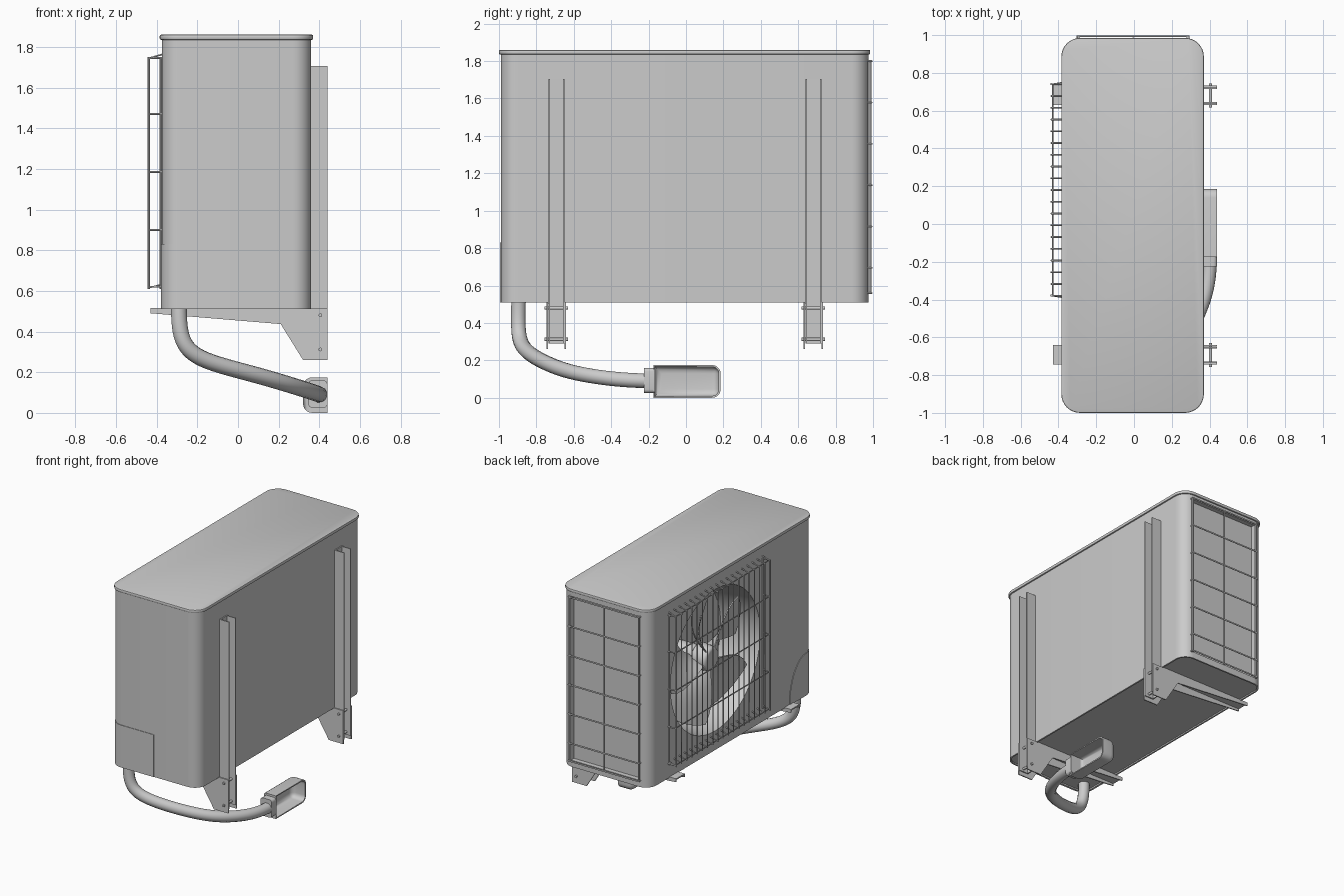
import bpy, bmesh, math
from math import sin, cos, pi, radians
from mathutils import Vector

if "Cube" in bpy.data.objects:
    bpy.data.objects.remove(bpy.data.objects["Cube"])


def activate(ob):
    bpy.ops.object.select_all(action='DESELECT')
    ob.select_set(True)
    bpy.context.view_layer.objects.active = ob


def smooth(ob, angle=35):
    activate(ob)
    bpy.ops.object.shade_smooth_by_angle(angle=radians(angle))


def finish(name, bm):
    bmesh.ops.recalc_face_normals(bm, faces=bm.faces)
    me = bpy.data.meshes.new(name)
    bm.to_mesh(me)
    bm.free()
    ob = bpy.data.objects.new(name, me)
    bpy.context.collection.objects.link(ob)
    return ob


def extrude(name, pts, lo, hi, axis='z'):
    """Prism from a 2D outline: (x,y) along z, (x,z) along y."""
    put = {'z': lambda p, d: (p[0], p[1], d), 'y': lambda p, d: (p[0], d, p[1])}[axis]
    bm = bmesh.new()
    a = [bm.verts.new(put(p, lo)) for p in pts]
    b = [bm.verts.new(put(p, hi)) for p in pts]
    bm.faces.new(a)
    bm.faces.new(b)
    for i in range(len(pts)):
        j = (i + 1) % len(pts)
        bm.faces.new((a[i], a[j], b[j], b[i]))
    return finish(name, bm)


def box(name, x, y, z):
    return extrude(name, [(x[0], y[0]), (x[1], y[0]), (x[1], y[1]), (x[0], y[1])], z[0], z[1])


def rounded(x0, x1, y0, y1, r, n=8):
    corners = [(x1 - r, y1 - r, 0), (x0 + r, y1 - r, 1), (x0 + r, y0 + r, 2), (x1 - r, y0 + r, 3)]
    return [(cx + r * cos((q + i / n) * pi / 2), cy + r * sin((q + i / n) * pi / 2))
            for cx, cy, q in corners for i in range(n + 1)]


def cylinder(name, r1, r2, depth, loc, rot, n=32):
    bpy.ops.mesh.primitive_cone_add(vertices=n, radius1=r1, radius2=r2, depth=depth,
                                    location=loc, rotation=rot)
    ob = bpy.context.object
    ob.name = name
    return ob


def wires(name, paths, r, kind='POLY', res=1):
    cu = bpy.data.curves.new(name, 'CURVE')
    cu.dimensions, cu.bevel_depth, cu.bevel_resolution, cu.use_fill_caps = '3D', r, res, True
    for path in paths:
        s = cu.splines.new(kind)
        s.points.add(len(path) - 1)
        for p, co in zip(s.points, path):
            p.co = (*co, 1)
        if kind == 'NURBS':
            s.order_u, s.use_endpoint_u, s.resolution_u = 4, True, 8
    ob = bpy.data.objects.new(name, cu)
    bpy.context.collection.objects.link(ob)
    activate(ob)
    bpy.ops.object.convert(target='MESH')
    ob = bpy.context.object
    smooth(ob, 50)
    return ob


def apply_mod(ob, kind, **kw):
    m = ob.modifiers.new(kind, kind)
    for k, v in kw.items():
        setattr(m, k, v)
    activate(ob)
    bpy.ops.object.modifier_apply(modifier=m.name)


def cut(ob, cutter):
    apply_mod(ob, 'BOOLEAN', operation='DIFFERENCE', object=cutter, solver='EXACT')
    bpy.data.objects.remove(cutter)


X0, X1, Y0, Y1, Z0, R = -0.375, 0.36, -0.99, 0.975, 0.51, 0.09
FY, FZ = 0.185, 1.19  # fan centre

# Casing with fan well, coil recess and shallow underside
casing = extrude("casing", rounded(X0, X1, Y0, Y1, R), Z0, 1.84)
cut(casing, cylinder("well_cutter", 0.54, 0.50, 0.34, (-0.24, FY, FZ), (0, pi / 2, 0), 64))
cut(casing, box("coil_cutter", (-0.29, 0.28), (0.94, 1.1), (0.56, 1.80)))
cut(casing, extrude("base_cutter", rounded(X0 + .012, X1 - .012, Y0 + .012, Y1 - .012, R - .012), 0.4, 0.52))
smooth(casing)

# Lid
lid = extrude("lid", rounded(-0.385, 0.37, -1.0, 0.985, 0.1), 1.835, 1.86)
apply_mod(lid, 'BEVEL', width=0.007, segments=2, limit_method='ANGLE', angle_limit=radians(50))
smooth(lid)

# Service cover wrapped round the corner, with a curved end
path = [(-0.01, Y0 - .001, 0.83)]
path += [(X0 + R - (R + .001) * sin(t * pi / 16), Y0 + R - (R + .001) * cos(t * pi / 16), 0.83) for t in range(9)]
path += [(X0 - .001, Y0 + R + 0.2 * sin(t * pi / 24), Z0 + 0.32 * cos(t * pi / 24)) for t in range(1, 12)]
bm = bmesh.new()
low = [bm.verts.new((x, y, Z0)) for x, y, z in path]
top = [bm.verts.new(p) for p in path]
for i in range(len(path) - 1):
    bm.faces.new((low[i], low[i + 1], top[i + 1], top[i]))
cover = finish("service_cover", bm)
apply_mod(cover, 'SOLIDIFY', thickness=0.006, offset=0)
smooth(cover)

# Fan: hub, motor and twisted blades
hub = cylinder("fan_hub", 0.10, 0.085, 0.12, (-0.29, FY, FZ), (0, -pi / 2, 0))
apply_mod(hub, 'BEVEL', width=0.02, segments=3, limit_method='ANGLE', angle_limit=radians(50))
smooth(hub)
smooth(cylinder("fan_motor", 0.07, 0.07, 0.17, (-0.155, FY, FZ), (0, pi / 2, 0)))
bm = bmesh.new()
NR, NA = 6, 8
for b in range(5):
    grid = []
    for i in range(NR + 1):
        f = i / NR
        r = 0.08 + 0.40 * f
        half = 0.34 + 0.16 * sin(f * pi * 0.8)
        row = []
        for j in range(NA + 1):
            u = 2 * j / NA - 1
            a = b * 2 * pi / 5 + 0.25 * f + u * half
            row.append(bm.verts.new((-0.27 + 0.065 * u, FY + r * cos(a), FZ + r * sin(a))))
        grid.append(row)
    for i in range(NR):
        for j in range(NA):
            bm.faces.new((grid[i][j], grid[i + 1][j], grid[i + 1][j + 1], grid[i][j + 1]))
blades = finish("fan_blades", bm)
apply_mod(blades, 'SOLIDIFY', thickness=0.008, offset=0)
smooth(blades)

# Fan guard: folded upright wires and cross wires bent back to the casing
GX = -0.438
ys = [0.74 - 0.0622 * i for i in range(19)]
wires("guard_uprights", [[(X0 + .01, y, 1.765), (GX, y, 1.745), (GX, y, 0.615), (X0 + .01, y, 0.635)]
                         for y in ys], 0.005)
wires("guard_cross_wires", [[(X0 + .01, 0.75, z), (GX + .008, 0.74, z), (GX + .008, ys[-1], z),
                             (X0 + .01, ys[-1] - .01, z)] for z in (1.745, 1.47, 1.185, 0.90, 0.62)], 0.005)
wires("guard_end_posts", [[(x, y, 0.61), (x, y, 1.75)] for x in (GX, X0 - .004)
                          for y in (ys[0], ys[-1])], 0.006)

# Coil guard on the end
wires("coil_guard_posts", [[(x, 0.984, 0.555), (x, 0.984, 1.805)] for x in (-0.295, 0.285)], 0.009)
wires("coil_guard_centre", [[(-0.005, 0.984, 0.555), (-0.005, 0.984, 1.805)]], 0.005)
wires("coil_guard_rungs", [[(-0.30, 0.965, z), (-0.30, 0.993, z), (0.29, 0.993, z), (0.29, 0.965, z)]
                           for z in [1.80 - 0.221 * i for i in range(6)] + [0.56]], 0.006)

# Wall rails and support arms
arm = [(-0.43, 0.513), (-0.43, 0.49), (0.21, 0.437), (0.32, 0.26), (0.44, 0.26), (0.44, 0.513)]
for side, yc in (("near", -0.693), ("far", 0.681)):
    box(f"{side}_rail_web", (0.36, 0.368), (yc - .043, yc + .043), (0.29, 1.705))
    box(f"{side}_arm_top", (-0.43, 0.36), (yc - .052, yc + .052), (0.505, 0.515))
    for s, tag in ((-1, "a"), (1, "b")):
        ry = sorted((yc + s * .035, yc + s * .043))
        box(f"{side}_rail_flange_{tag}", (0.36, 0.44), ry, (0.29, 1.705))
        ay = sorted((yc + s * .044, yc + s * .052))
        extrude(f"{side}_arm_plate_{tag}", arm, ay[0], ay[1], 'y')
    for n, z in enumerate((0.48, 0.312)):
        smooth(cylinder(f"{side}_bolt_{n + 1}", 0.009, 0.009, 0.126, (0.405, yc, z), (pi / 2, 0, 0), 12))

# Pipe hose
wires("hose", [[(-0.29, -0.895, 0.53), (-0.292, -0.897, 0.42), (-0.27, -0.90, 0.30), (-0.10, -0.84, 0.235),
                (0.08, -0.76, 0.19), (0.25, -0.64, 0.14), (0.36, -0.45, 0.105), (0.398, -0.30, 0.092),
                (0.40, -0.19, 0.09)]], 0.04, 'NURBS', 4)

# Wall outlet: open shell facing the wall, plus its collar
box_collar = extrude("outlet_collar", rounded(0.345, 0.44, 0.025, 0.16, 0.02, 4), -0.225, -0.165, 'y')
smooth(box_collar)
bm = bmesh.new()
bmesh.ops.create_cube(bm, size=1)
for v in bm.verts:
    v.co = Vector((0.38, 0.005, 0.0875)) + Vector((v.co.x * 0.12, v.co.y * 0.36, v.co.z * 0.175))
bmesh.ops.delete(bm, geom=[f for f in bm.faces if f.normal.x > 0.9], context='FACES_ONLY')
edges = [e for e in bm.edges if not e.is_boundary and min(v.co.y for v in e.verts) > -0.1
         or all(v.co.x < 0.35 for v in e.verts)]
bmesh.ops.bevel(bm, geom=edges, offset=0.045, segments=5, profile=0.5, affect='EDGES')
outlet = finish("wall_outlet", bm)
apply_mod(outlet, 'SOLIDIFY', thickness=0.01, offset=-1)
smooth(outlet, 40)
